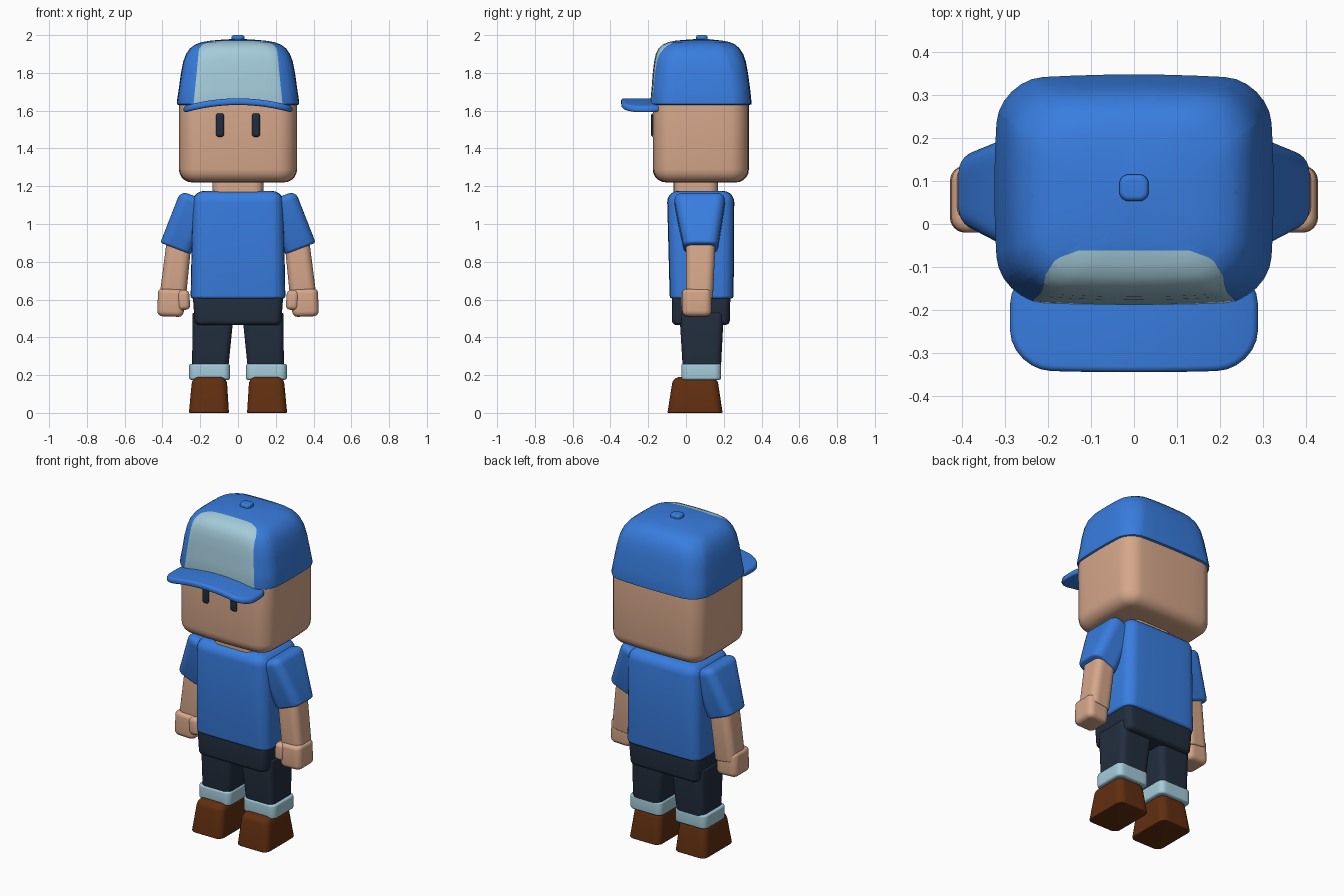
import bpy, bmesh, math
from mathutils import Matrix, Vector

if "Cube" in bpy.data.objects:
    bpy.data.objects.remove(bpy.data.objects["Cube"])


def material(name, rgb):
    m = bpy.data.materials.new(name)
    m.diffuse_color = (*rgb, 1)
    m.use_nodes = True
    m.node_tree.nodes["Principled BSDF"].inputs["Base Color"].default_value = m.diffuse_color
    return m


BLUE = material("shirt blue", (0.04, 0.205, 0.74))
PALE = material("pale blue", (0.37, 0.60, 0.70))
SKIN = material("skin", (0.67, 0.385, 0.255))
NAVY = material("dark navy", (0.016, 0.027, 0.048))
BROWN = material("shoe brown", (0.12, 0.028, 0.005))


def outline(x0, x1, y0, y1, r, bulge, n=6):
    """Rounded rectangle with slightly bowed sides."""
    cx, cy, hx, hy = (x0 + x1) / 2, (y0 + y1) / 2, (x1 - x0) / 2, (y1 - y0) / 2
    r = min(r, hx * .95, hy * .95)
    corners = []
    for k, (sx, sy) in enumerate([(1, 1), (-1, 1), (-1, -1), (1, -1)]):
        for i in range(n + 1):
            a = math.pi / 2 * (k + i / n)
            corners.append((sx * (hx - r) + r * math.cos(a), sy * (hy - r) + r * math.sin(a)))
    pts = []
    for i, p in enumerate(corners):
        pts.append(p)
        if i % (n + 1) == n:  # subdivide the straight side after each corner
            q = corners[(i + 1) % len(corners)]
            pts += [(p[0] + (q[0] - p[0]) * t / 6, p[1] + (q[1] - p[1]) * t / 6) for t in range(1, 6)]
    return [(cx + x + bulge * x / hx * (1 - (y / hy) ** 2),
             cy + y + bulge * y / hy * (1 - (x / hx) ** 2)) for x, y in pts]


def loft(rings, bulge=0.0):
    """Skin rings given as (z, x0, x1, y0, y1, corner radius)."""
    bm = bmesh.new()
    loops = [[bm.verts.new((x, y, z)) for x, y in outline(*rect, bulge)] for z, *rect in rings]
    for a, b in zip(loops, loops[1:]):
        for i in range(len(a)):
            j = (i + 1) % len(a)
            bm.faces.new((a[i], a[j], b[j], b[i]))
    bm.faces.new(loops[0][::-1])
    bm.faces.new(loops[-1])
    return bm


def finish(name, bm, mats, mirror=False, angle=40):
    me = bpy.data.meshes.new(name)
    bm.to_mesh(me)
    bm.free()
    for m in mats:
        me.materials.append(m)
    ob = bpy.data.objects.new(name, me)
    bpy.context.collection.objects.link(ob)
    bpy.context.view_layer.objects.active = ob
    ob.select_set(True)
    bpy.ops.object.shade_smooth_by_angle(angle=math.radians(angle))
    ob.select_set(False)
    if mirror:
        ob.modifiers.new("mirror", 'MIRROR')
    return ob


def block_mesh(z0, z1, low, top, r, e0, e1, bulge=0.0, n=5):
    """Tapered block: low/top = (x0, x1, y0, y1), rounded by e0 below and e1 above."""
    rings = []

    def ring(z, inset):
        t = (z - z0) / (z1 - z0)
        x0, x1, y0, y1 = [a + (b - a) * t for a, b in zip(low, top)]
        rings.append((z, x0 + inset, x1 - inset, y0 + inset, y1 - inset, max(r - inset, r * .3)))

    for i in range(n + 1):
        a = math.pi / 2 * i / n
        ring(z0 + e0 * (1 - math.cos(a)), e0 * (1 - math.sin(a)))
    for i in range(n + 1):
        a = math.pi / 2 * i / n
        ring(z1 - e1 * (1 - math.sin(a)), e1 * (1 - math.cos(a)))
    return loft(rings, bulge)


def block(name, mat, *args, tilt=0, mirror=False, **kw):
    bm = block_mesh(*args, **kw)
    if tilt:
        low = args[2]
        pivot = Vector(((low[0] + low[1]) / 2, 0, args[0]))
        bmesh.ops.rotate(bm, verts=bm.verts, cent=pivot,
                         matrix=Matrix.Rotation(math.radians(-tilt), 3, 'Y'))
    return finish(name, bm, [mat], mirror)


def cut(bm, point, normal):
    bmesh.ops.bisect_plane(bm, geom=bm.verts[:] + bm.edges[:] + bm.faces[:],
                           plane_co=point, plane_no=normal, dist=1e-5)


# Head, neck and eyes
HEAD = (-.302, .302, -.165, .322)
block("head", SKIN, 1.22, 1.72, HEAD, HEAD, .085, .07, .03, bulge=.011)
NECK = (-.135, .135, -.065, .17)
block("neck", SKIN, 1.10, 1.26, NECK, NECK, .05, .01, .01)
EYE = (.073, .117, -.186, -.15)
block("eye", NAVY, 1.46, 1.587, EYE, EYE, .015, .016, .016, mirror=True)

# Cap crown: (z, half width, front y, back y, corner radius)
CROWN = [(1.63, .302, -.166, .324, .09), (1.634, .310, -.174, .333, .1), (1.645, .311, -.176, .334, .1),
         (1.72, .300, -.169, .326, .1), (1.80, .289, -.163, .315, .1), (1.86, .277, -.156, .304, .1),
         (1.90, .262, -.147, .290, .1), (1.93, .241, -.132, .270, .095), (1.95, .214, -.110, .248, .09),
         (1.963, .178, -.080, .218, .08), (1.971, .13, -.04, .18, .07), (1.976, .07, .02, .13, .04),
         (1.979, .02, .065, .105, .01)]
bm = loft([(z, -h, h, y0, y1, r) for z, h, y0, y1, r in CROWN], bulge=.013)

# Pale front panel on the crown, bounded by cutting planes
planes = [(Vector((0, -.062, 0)), Vector((0, 1, 0)))]
for s in (1, -1):
    planes += [(Vector((s * .236, 0, 1.63)), Vector((s, 0, .1))),
               (Vector((s * .205, -.118, 0)), Vector((s * .042, .026, 0))),
               (Vector((s * .18, -.083, 0)), Vector((s * .026, .038, 0))),
               (Vector((s * .13, -.062, 0)), Vector((s * .02, .055, 0)))]
for p, nrm in planes:
    cut(bm, p, nrm)
for f in bm.faces:
    c = f.calc_center_median()
    f.material_index = int(c.z > 1.631 and all((c - p).dot(nrm) < 0 for p, nrm in planes))
finish("cap_crown", bm, [BLUE, PALE])

BUTTON = (-.034, .034, .053, .115)
block("cap_button", BLUE, 1.965, 2.0, BUTTON, BUTTON, .022, .005, .012)

# Cap brim, arched from side to side
BRIM = (-.282, .282, -.338, -.095)
bm = block_mesh(1.63, 1.665, BRIM, BRIM, .09, .014, .014, bulge=.006)
for i in range(-9, 10):
    cut(bm, (i * .028, 0, 0), (1, 0, 0))
for v in bm.verts:
    v.co.z -= .5 * v.co.x ** 2
finish("cap_brim", bm, [BLUE])

# Shirt
block("shirt_body", BLUE, .605, 1.175, (-.247, .247, -.082, .248), (-.236, .236, -.097, .252),
      .06, .015, .06, bulge=.004)
block("sleeve", BLUE, .87, 1.165, (.243, .417, -.012, .168), (.243, .415, -.068, .212),
      .05, .014, .04, tilt=21, mirror=True)

# Arms and hands
block("arm", SKIN, .60, .95, (.277, .417, .0, .142), (.285, .415, .0, .158), .04, .01, .01,
      tilt=7, mirror=True)
HAND = (.288, .428, -.02, .135)
block("hand", SKIN, .51, .655, HAND, HAND, .035, .028, .022, tilt=2, mirror=True)
THUMB = (.252, .318, -.026, .045)
block("thumb", SKIN, .545, .65, THUMB, THUMB, .025, .024, .024, tilt=-4, mirror=True)

# Trousers
block("hips", NAVY, .465, .625, (-.228, .228, -.075, .232), (-.24, .24, -.075, .235), .04, .025, .005)
block("leg", NAVY, .2, .53, (.055, .243, -.015, .183), (.022, .241, -.035, .2), .035, .005, .01,
      mirror=True)
CUFF = (.042, .259, -.025, .186)
block("trouser_cuff", PALE, .175, .26, CUFF, CUFF, .035, .012, .012, mirror=True)

# Shoes
block("shoe", BROWN, 0, .19, (.048, .26, -.098, .194), (.06, .242, -.068, .165), .04, .006, .035,
      mirror=True)
